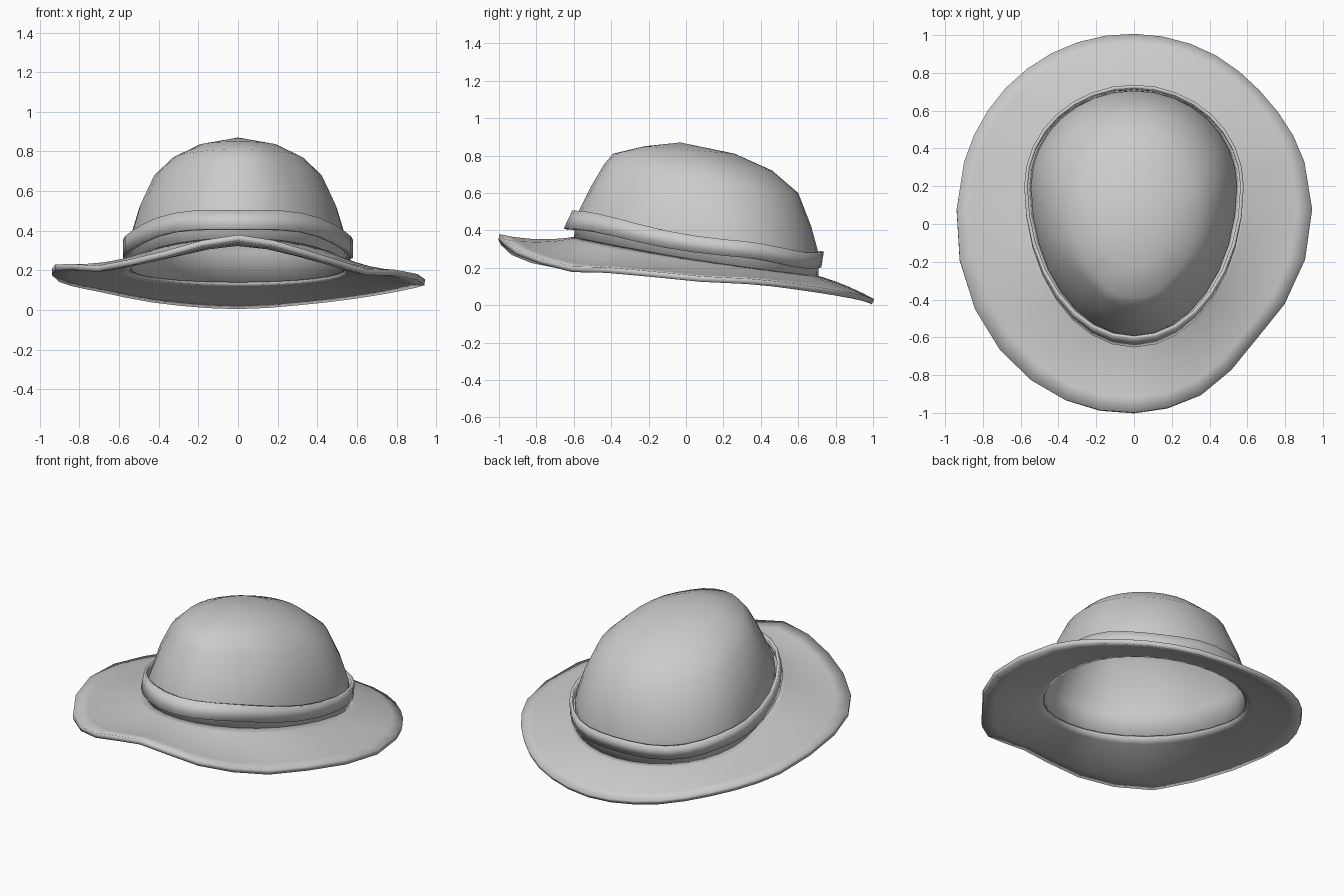
import bpy, bmesh, math
from mathutils import Vector

if "Cube" in bpy.data.objects:
    bpy.data.objects.remove(bpy.data.objects["Cube"])

N = 32                      # sides around the hat


def egg_ring(front, back, rx, yc, sag=0.0, pinch=0.0):
    """Tilted egg-shaped loop: front/back are (y, z), widest (rx) at yc."""
    pts = []
    for i in range(N):
        a = 2 * math.pi * i / N
        c, s = math.cos(a), math.sin(a)
        y = yc + s * ((back[0] - yc) if s > 0 else (yc - front[0]))
        t = (y - front[0]) / (back[0] - front[0])
        z = front[1] + (back[1] - front[1]) * t - sag * 4 * t * (1 - t)
        # shallow dents on both front corners of the crown
        dent = 1 - pinch * max(0, 1 - abs(abs(math.degrees(a) - 270) - 38) / 18)
        pts.append(Vector((rx * c * dent, yc + (y - yc) * dent, z)))
    return pts


def periodic(table, u):
    """Smooth closed interpolation of evenly spaced values, u in 0..1."""
    n = len(table)
    i = int(u * n)
    f = u * n - i
    p0, p1, p2, p3 = (table[(i + k) % n] for k in (-1, 0, 1, 2))
    return p1 + 0.5 * f * (p2 - p0 + f * (2 * p0 - 5 * p1 + 4 * p2 - p3
                                          + f * (3 * (p1 - p2) + p3 - p0)))


def loft(name, rings, thickness, offset, apex=None, angle=40):
    bm = bmesh.new()
    loops = [[bm.verts.new(p) for p in ring] for ring in rings]
    for lo, hi in zip(loops, loops[1:]):
        for i in range(N):
            j = (i + 1) % N
            bm.faces.new((lo[i], lo[j], hi[j], hi[i]))
    if apex:
        top = bm.verts.new(apex)
        for i in range(N):
            bm.faces.new((loops[-1][i], loops[-1][(i + 1) % N], top))
    mesh = bpy.data.meshes.new(name)
    bm.to_mesh(mesh)
    bm.free()
    ob = bpy.data.objects.new(name, mesh)
    bpy.context.collection.objects.link(ob)
    mod = ob.modifiers.new("thickness", 'SOLIDIFY')
    mod.thickness, mod.offset = thickness, offset
    bpy.ops.object.select_all(action='DESELECT')
    bpy.context.view_layer.objects.active = ob
    ob.select_set(True)
    bpy.ops.object.shade_smooth_by_angle(angle=math.radians(angle))
    return ob


# Crown: tilted rings shrinking towards a rounded top
base = egg_ring((-0.60, 0.35), (0.71, 0.14), 0.55, 0.20, sag=0.015)
crown = [
    base,
    egg_ring((-0.59, 0.47), (0.705, 0.29), 0.545, 0.20),
    egg_ring((-0.505, 0.64), (0.67, 0.42), 0.50, 0.19, pinch=0.02),
    egg_ring((-0.44, 0.75), (0.60, 0.60), 0.43, 0.16, pinch=0.04),
    egg_ring((-0.39, 0.81), (0.46, 0.72), 0.335, 0.09, pinch=0.03),
    egg_ring((-0.22, 0.85), (0.26, 0.81), 0.20, 0.02),
]
loft("crown", crown, 0.012, -1, apex=(0, -0.03, 0.87), angle=50)

# Hat band: loose strip around the foot of the crown
band = [
    egg_ring((-0.645, 0.415), (0.715, 0.195), 0.572, 0.20, sag=0.015),
    egg_ring((-0.60, 0.51), (0.728, 0.28), 0.572, 0.20, sag=0.02),
]
for i in range(N):          # slight ripple of the cloth
    w = 0.008 * math.sin(5 * i * 2 * math.pi / N)
    for ring in band:
        ring[i].z += w
loft("hat_band", band, 0.018, 0, angle=30)

# Brim: outline radius and height every 22.5 degrees from +x, counter-clockwise
radius = [0.94, 0.96, 0.965, 0.99, 1.0, 1.0, 0.985, 0.96,
          0.94, 0.95, 0.975, 1.0, 1.0, 0.97, 0.89, 0.91]
height = [0.145, 0.125, 0.085, 0.045, 0.018, 0.045, 0.105, 0.15,
          0.20, 0.22, 0.21, 0.28, 0.365, 0.28, 0.195, 0.185]
brim = [base]
for t in (0.1, 0.3, 0.55, 0.8, 1.0):
    ring = []
    for i, p in enumerate(base):
        # follow the direction of the crown foot point outwards
        u = (math.atan2(p.y, p.x) / (2 * math.pi)) % 1.0
        r, z = periodic(radius, u), periodic(height, u)
        q = Vector((r * math.cos(2 * math.pi * u), r * math.sin(2 * math.pi * u), z))
        v = p.lerp(q, t)
        # concave at the sides and front, drooping at the back
        bow = 0.03 * max(0, math.sin(2 * math.pi * u)) - 0.02
        v.z += bow * 4 * t * (1 - t)
        ring.append(v)
    brim.append(ring)
loft("brim", brim, 0.03, 0, angle=50)
